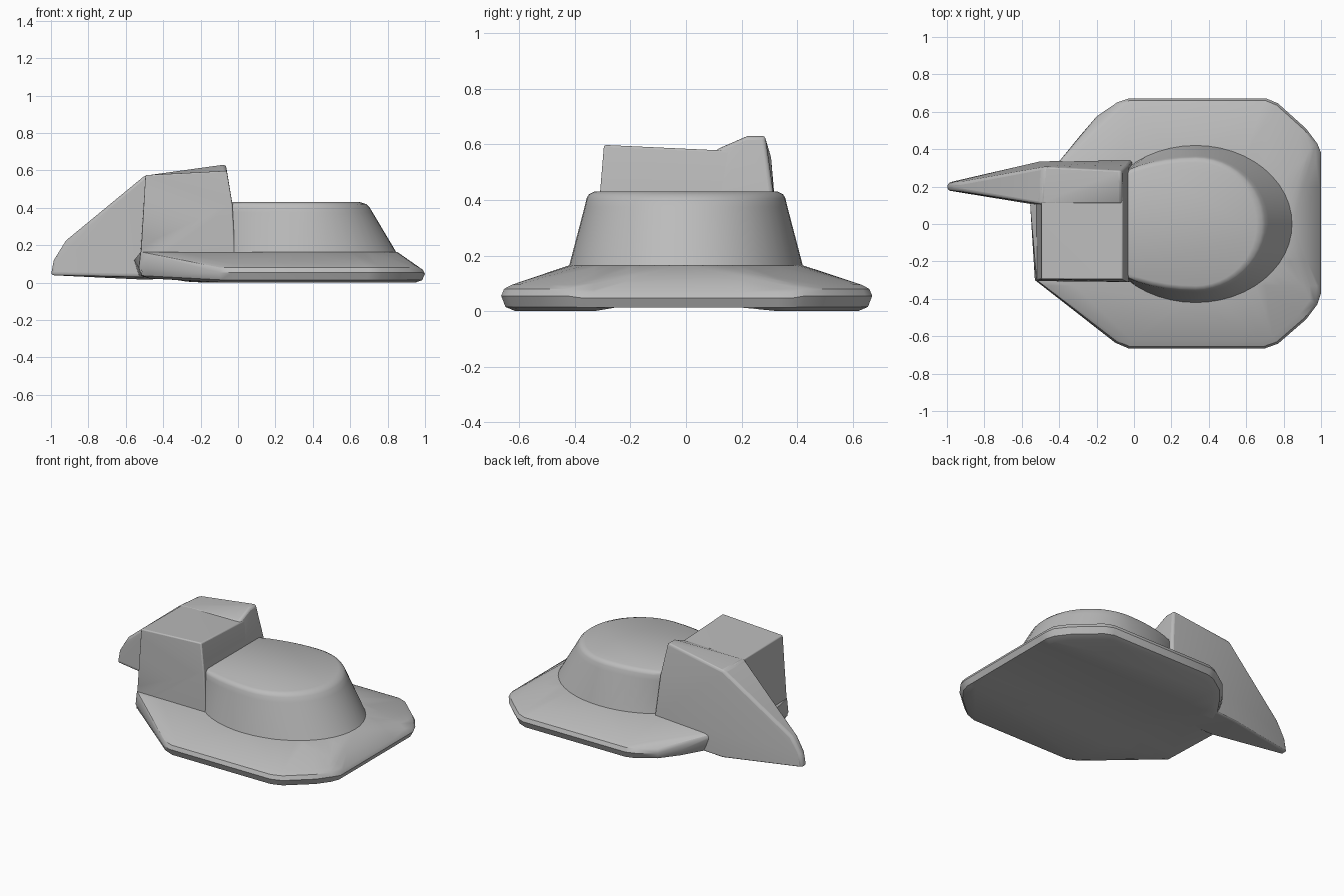
import bpy, bmesh, math
from mathutils import Vector

cube = bpy.data.objects.get("Cube")
if cube:
    bpy.data.objects.remove(cube, do_unlink=True)

grey = bpy.data.materials.new("plain grey")
grey.use_nodes = True
grey.diffuse_color = (0.5, 0.5, 0.5, 1)
grey.node_tree.nodes["Principled BSDF"].inputs["Base Color"].default_value = (0.5, 0.5, 0.5, 1)


def finish(bm, name, bevel=0, angle=30):
    bmesh.ops.recalc_face_normals(bm, faces=bm.faces[:])
    mesh = bpy.data.meshes.new(name)
    bm.to_mesh(mesh)
    bm.free()
    mesh.materials.append(grey)
    obj = bpy.data.objects.new(name, mesh)
    bpy.context.collection.objects.link(obj)
    if bevel:
        mod = obj.modifiers.new("soft edges", 'BEVEL')
        mod.width, mod.segments = bevel, 3
        mod.limit_method, mod.angle_limit = 'ANGLE', math.radians(25)
    bpy.ops.object.select_all(action='DESELECT')
    obj.select_set(True)
    bpy.context.view_layer.objects.active = obj
    bpy.ops.object.shade_smooth_by_angle(angle=math.radians(angle))
    return obj


def hull(points):
    bm = bmesh.new()
    for p in points:
        bm.verts.new(p)
    res = bmesh.ops.convex_hull(bm, input=bm.verts[:])
    loose = {g for g in res["geom_interior"] + res["geom_unused"]
             if isinstance(g, bmesh.types.BMVert)}
    bmesh.ops.delete(bm, geom=list(loose), context='VERTS')
    bmesh.ops.dissolve_limit(bm, angle_limit=math.radians(1.5),
                             verts=bm.verts[:], edges=bm.edges[:])
    return bm


def egg(front, back, half_width, z, n=48):
    """Oval ring with a different length on its +x and -x side."""
    ring = []
    for i in range(n):
        a = 2 * math.pi * i / n
        c = math.cos(a)
        ring.append((0.33 + c * (front if c > 0 else back), half_width * math.sin(a), z))
    return ring


# Brim: rounded edge rings under a gently sloping top
outline = [(-0.53, -0.3), (-0.1, -0.635), (-0.03, -0.665), (0.7, -0.665), (0.77, -0.64),
           (0.92, -0.51), (0.98, -0.43), (1, -0.37), (1, 0.38), (0.98, 0.43), (0.92, 0.51),
           (0.77, 0.645), (0.71, 0.67), (-0.03, 0.67), (-0.09, 0.65), (-0.2, 0.575),
           (-0.29, 0.47), (-0.34, 0.36)]
points = []
for inset, z in [(0.06, 0), (0.018, 0.015), (0, 0.055), (0.012, 0.08), (0.045, 0.095)]:
    for x, y in outline:
        if x > 0.97 and abs(y) < 0.4:
            z_here = z * 0.85
        else:
            z_here = z
        d = Vector((0.3 - x, -y)).normalized() * inset
        points.append((x + d.x, y + d.y, z_here + max(0, -0.25 - x) * 0.08))
points += egg(0.52, 0.52, 0.42, 0.165)
points += [(-0.52, -0.3, 0.165), (-0.51, 0.2, 0.165), (-0.555, 0.1, 0.12), (-0.53, 0.1, 0.04)]
bm = hull(points)
# Shallow channel along the underside
for y in (-0.33, -0.2, 0.2, 0.33):
    bmesh.ops.bisect_plane(bm, geom=bm.verts[:] + bm.edges[:] + bm.faces[:],
                           plane_co=(0, y, 0), plane_no=(0, 1, 0))
for v in bm.verts:
    if abs(v.co.y) < 0.21 and v.co.z < 0.01:
        v.co.z += 0.022
finish(bm, "brim")

# Crown: tapered oval loft with a soft top edge
bm = bmesh.new()
sections = [(0.53, 0.53, 0.425, 0.14), (0.515, 0.52, 0.42, 0.165), (0.39, 0.6, 0.365, 0.375),
            (0.372, 0.62, 0.358, 0.405), (0.355, 0.62, 0.35, 0.42), (0.325, 0.6, 0.33, 0.43)]
rings = [[bm.verts.new(p) for p in egg(*s)] for s in sections]
for low, high in zip(rings, rings[1:]):
    for i in range(len(low)):
        j = (i + 1) % len(low)
        bm.faces.new((low[i], low[j], high[j], high[i]))
bm.faces.new(rings[0][::-1])
bm.faces.new(rings[-1])
finish(bm, "crown", angle=40)

# Block: upright box at one end of the crown
finish(hull([(-0.525, -0.305, 0.05), (-0.53, 0.2, 0.05), (-0.01, -0.31, 0.05), (-0.01, 0.2, 0.05),
             (-0.51, -0.305, 0.2), (-0.51, 0.2, 0.2), (-0.03, -0.31, 0.42), (-0.03, 0.2, 0.42),
             (-0.495, -0.295, 0.575), (-0.495, 0.2, 0.57),
             (-0.06, -0.295, 0.598), (-0.06, 0.2, 0.575)]), "block", bevel=0.025)

# Fin: ridge beside the block, running out to a low blunt tip
finish(hull([(-1, 0.18, 0.04), (-1, 0.22, 0.04), (-0.985, 0.18, 0.12), (-0.985, 0.22, 0.12),
             (-0.92, 0.175, 0.225), (-0.92, 0.225, 0.225),
             (-0.51, 0.1, 0.03), (-0.5, 0.335, 0.015), (-0.51, 0.1, 0.17), (-0.5, 0.335, 0.17),
             (-0.5, 0.105, 0.572), (-0.485, 0.305, 0.567), (-0.065, 0.105, 0.58),
             (-0.065, 0.225, 0.632), (-0.065, 0.285, 0.632), (-0.03, 0.315, 0.42),
             (-0.03, 0.105, 0.42), (-0.01, 0.34, 0.17), (-0.01, 0.34, 0.04),
             (-0.01, 0.105, 0.04)]), "fin", bevel=0.015)
